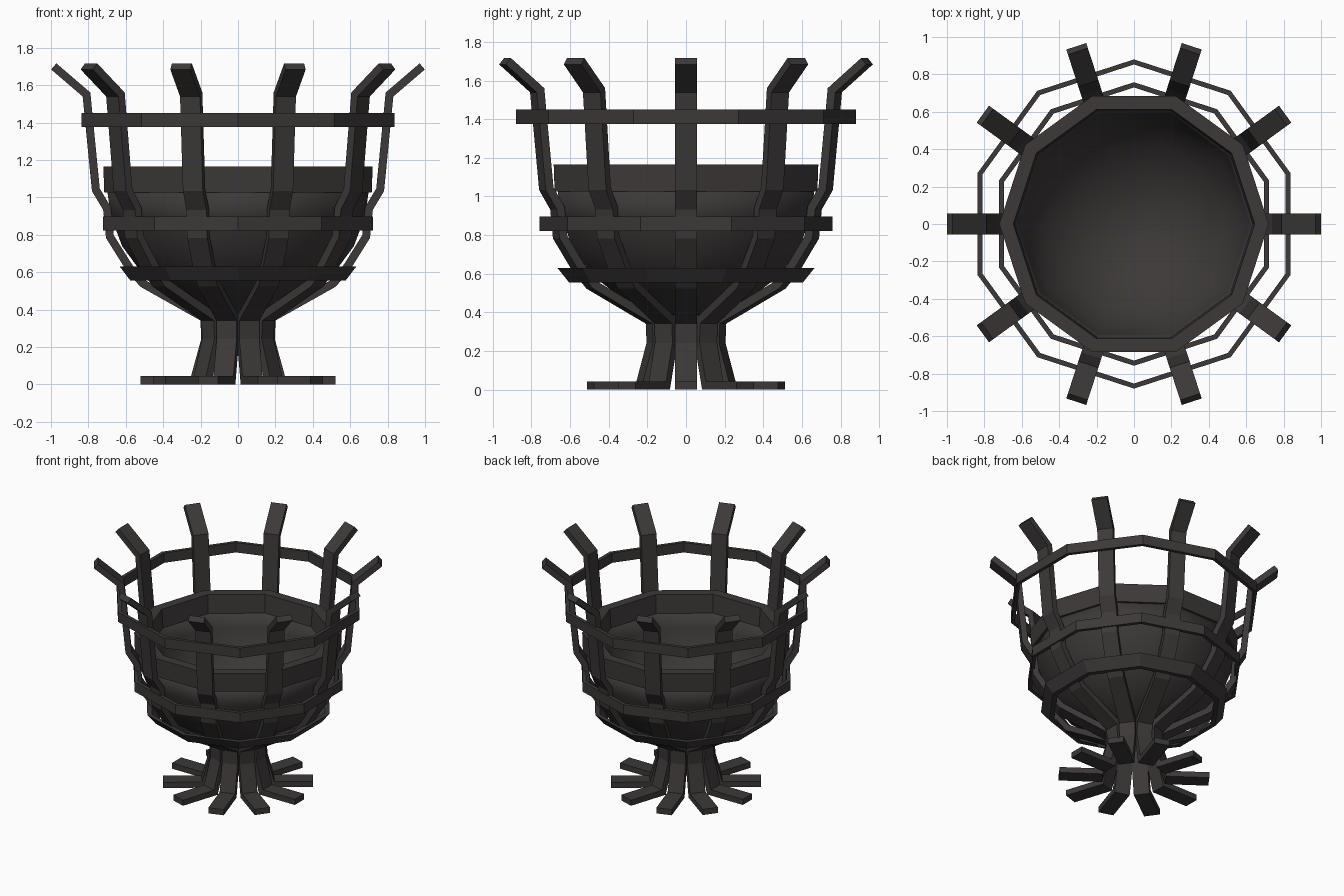
import bpy, bmesh, math
from mathutils import Vector, Matrix

if "Cube" in bpy.data.objects:
    bpy.data.objects.remove(bpy.data.objects["Cube"])

SIDES = 10

iron = bpy.data.materials.new("dark iron")
iron.diffuse_color = (0.045, 0.040, 0.039, 1)
iron.use_nodes = True
iron.node_tree.nodes["Principled BSDF"].inputs["Base Color"].default_value = iron.diffuse_color


def make_object(name, bm, smooth=False):
    bmesh.ops.remove_doubles(bm, verts=bm.verts, dist=1e-5)
    bmesh.ops.recalc_face_normals(bm, faces=bm.faces)
    for f in bm.faces:
        f.smooth = smooth
    me = bpy.data.meshes.new(name)
    bm.to_mesh(me)
    bm.free()
    me.materials.append(iron)
    ob = bpy.data.objects.new(name, me)
    bpy.context.collection.objects.link(ob)
    return ob


def lathe(name, profile, phase=0.0, smooth=False):
    """Spin a closed (radius, z) profile into a ten-sided ring or bowl."""
    bm = bmesh.new()
    rings = []
    for i in range(SIDES):
        a = phase + i * math.tau / SIDES
        rings.append([bm.verts.new((r * math.cos(a), r * math.sin(a), z)) for r, z in profile])
    n = len(profile)
    for i in range(SIDES):
        p, q = rings[i], rings[(i + 1) % SIDES]
        for j in range(n):
            k = (j + 1) % n
            if profile[j][0] < 1e-6 and profile[k][0] < 1e-6:
                continue
            if profile[j][0] < 1e-6:
                bm.faces.new((p[j], p[k], q[k]))
            elif profile[k][0] < 1e-6:
                bm.faces.new((p[j], p[k], q[j]))
            else:
                bm.faces.new((p[j], p[k], q[k], q[j]))
    return make_object(name, bm, smooth)


def flat_bar(name, path, width, thick, angle):
    """Flat bar bent along an (r, z) path with mitred corners."""
    pts = [Vector(p) for p in path]
    bm = bmesh.new()
    sections = []
    for i, p in enumerate(pts):
        d0 = (p - pts[i - 1]).normalized() if i else None
        d1 = (pts[i + 1] - p).normalized() if i < len(pts) - 1 else None
        d0, d1 = d0 or d1, d1 or d0
        n0 = Vector((d0.y, -d0.x))
        n1 = Vector((d1.y, -d1.x))
        m = (n0 + n1).normalized()
        m *= thick / 2 / max(m.dot(n0), 0.6)
        sections.append([bm.verts.new((p.x + s * m.x, t * width / 2, p.y + s * m.y))
                         for s, t in ((1, 1), (1, -1), (-1, -1), (-1, 1))])
    for a, b in zip(sections, sections[1:]):
        for j in range(4):
            k = (j + 1) % 4
            bm.faces.new((a[j], a[k], b[k], b[j]))
    bm.faces.new(sections[0])
    bm.faces.new(sections[-1])
    bm.transform(Matrix.Rotation(angle, 4, 'Z'))
    return make_object(name, bm)


# Fire bowl: rounded shell, outer and inner skin
bowl = lathe("fire_bowl", [
    (0.70, 1.04), (0.68, 0.90), (0.62, 0.74), (0.51, 0.59), (0.35, 0.475),
    (0.17, 0.395), (0, 0.37), (0, 0.43), (0.17, 0.455), (0.33, 0.53),
    (0.47, 0.64), (0.57, 0.78), (0.62, 0.92), (0.64, 1.04)], smooth=True)

# Thick band around the bowl mouth
lathe("bowl_rim", [(0.715, 1.025), (0.72, 1.165), (0.645, 1.165), (0.635, 1.025)])

# Three hoops, corners halfway between the ribs
PH = math.pi / SIDES
lathe("top_hoop", [(0.88, 1.375), (0.88, 1.45), (0.853, 1.45), (0.853, 1.375)], PH)
lathe("middle_hoop", [(0.758, 0.822), (0.758, 0.897), (0.73, 0.897), (0.73, 0.822)], PH)
lathe("lower_hoop", [(0.605, 0.555), (0.665, 0.63), (0.63, 0.63), (0.57, 0.555)], PH)

# Ten bent ribs running from the feet up to the flared tips
rib_path = [(0.52, 0.022), (0.235, 0.022), (0.175, 0.24), (0.18, 0.355), (0.27, 0.405),
            (0.51, 0.54), (0.585, 0.63), (0.685, 0.79), (0.70, 0.94),
            (0.76, 1.04), (0.81, 1.55), (0.985, 1.70)]
for i in range(SIDES):
    flat_bar(f"rib_{i + 1}", rib_path, 0.112, 0.043, i * math.tau / SIDES)
